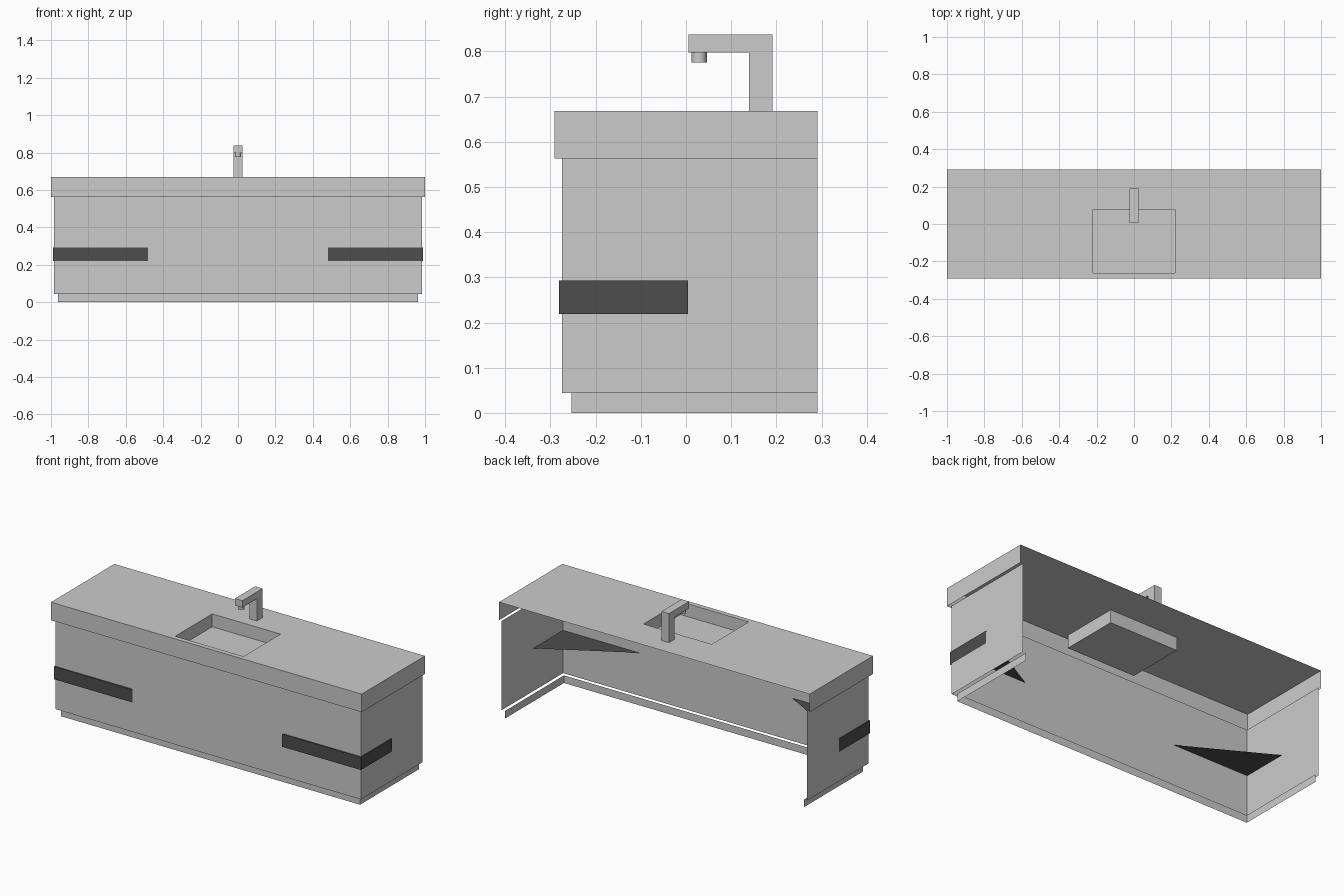
import bpy
import math

if "Cube" in bpy.data.objects:
    bpy.data.objects.remove(bpy.data.objects["Cube"])


def material(name, v):
    m = bpy.data.materials.new(name)
    m.diffuse_color = (v, v, v, 1)
    m.use_nodes = True
    m.node_tree.nodes["Principled BSDF"].inputs["Base Color"].default_value = m.diffuse_color
    return m


light = material("light_grey", 0.6)
dark = material("dark_grey", 0.075)


def make(name, verts, faces, mat):
    me = bpy.data.meshes.new(name)
    me.from_pydata(verts, [], faces)
    me.materials.append(mat)
    ob = bpy.data.objects.new(name, me)
    bpy.context.collection.objects.link(ob)
    return ob


def wall(name, path, z0, z1, mat, cap=False):
    """Open upright sheet along a plan path, with an optional top cap."""
    n = len(path)
    verts = [(x, y, z) for z in (z0, z1) for x, y in path]
    faces = [(i, i + 1, n + i + 1, n + i) for i in range(n - 1)]
    if cap:
        faces.append(tuple(range(n, 2 * n)))
    return make(name, verts, faces, mat)


def u_path(x, front, back):
    return [(-x, back), (-x, front), (x, front), (x, back)]


def rect(x, y0, y1, z):
    return [(-x, y0, z), (x, y0, z), (x, y1, z), (-x, y1, z)]


BACK, TOP = 0.291, 0.668

# Shell open at the back: toe kick, cabinet panels, counter skirt
wall("toe_kick", u_path(0.963, -0.253, BACK), 0, 0.044, light)
wall("cabinet_panels", u_path(0.983, -0.274, BACK), 0.044, 0.563, light)
wall("counter_skirt", u_path(1.0, -0.291, BACK), 0.563, TOP, light)

# Counter top with sunken basin
rings = (rect(1.0, -0.291, BACK, TOP) + rect(0.22, -0.263, 0.077, TOP)
         + rect(0.22, -0.263, 0.077, TOP - 0.075))
faces = [(r + k, r + (k + 1) % 4, r + 4 + (k + 1) % 4, r + 4 + k)
         for r in (0, 4) for k in range(4)]
faces.append((8, 9, 10, 11))
make("counter_top_and_basin", rings, faces, light)

# Dark corner bands, with a triangular top closing each one
band = [(0.481, -0.281), (0.988, -0.281), (0.988, 0.004)]
wall("right_corner_band", band, 0.219, 0.293, dark, cap=True)
wall("left_corner_band", [(-x, y) for x, y in reversed(band)],
     0.219, 0.293, dark, cap=True)

# Tap: L-shaped profile extruded across x
prof = [(0.139, TOP), (0.191, TOP), (0.191, 0.837),
        (0.006, 0.837), (0.006, 0.797), (0.139, 0.797)]
n = len(prof)
verts = [(x, y, z) for x in (-0.024, 0.024) for y, z in prof]
faces = [(i, n + i, n + (i + 1) % n, (i + 1) % n) for i in range(n)]
faces = [f[::-1] for f in faces]
faces += [tuple(range(n))[::-1], tuple(range(n, 2 * n))]
make("tap_body", verts, faces, light)

# Tap nozzle
bpy.ops.mesh.primitive_cylinder_add(vertices=12, radius=0.017, depth=0.024,
                                    location=(0, 0.029, 0.787))
nozzle = bpy.context.object
nozzle.name = "tap_nozzle"
nozzle.data.materials.append(light)
bpy.ops.object.shade_smooth_by_angle(angle=math.radians(35))
